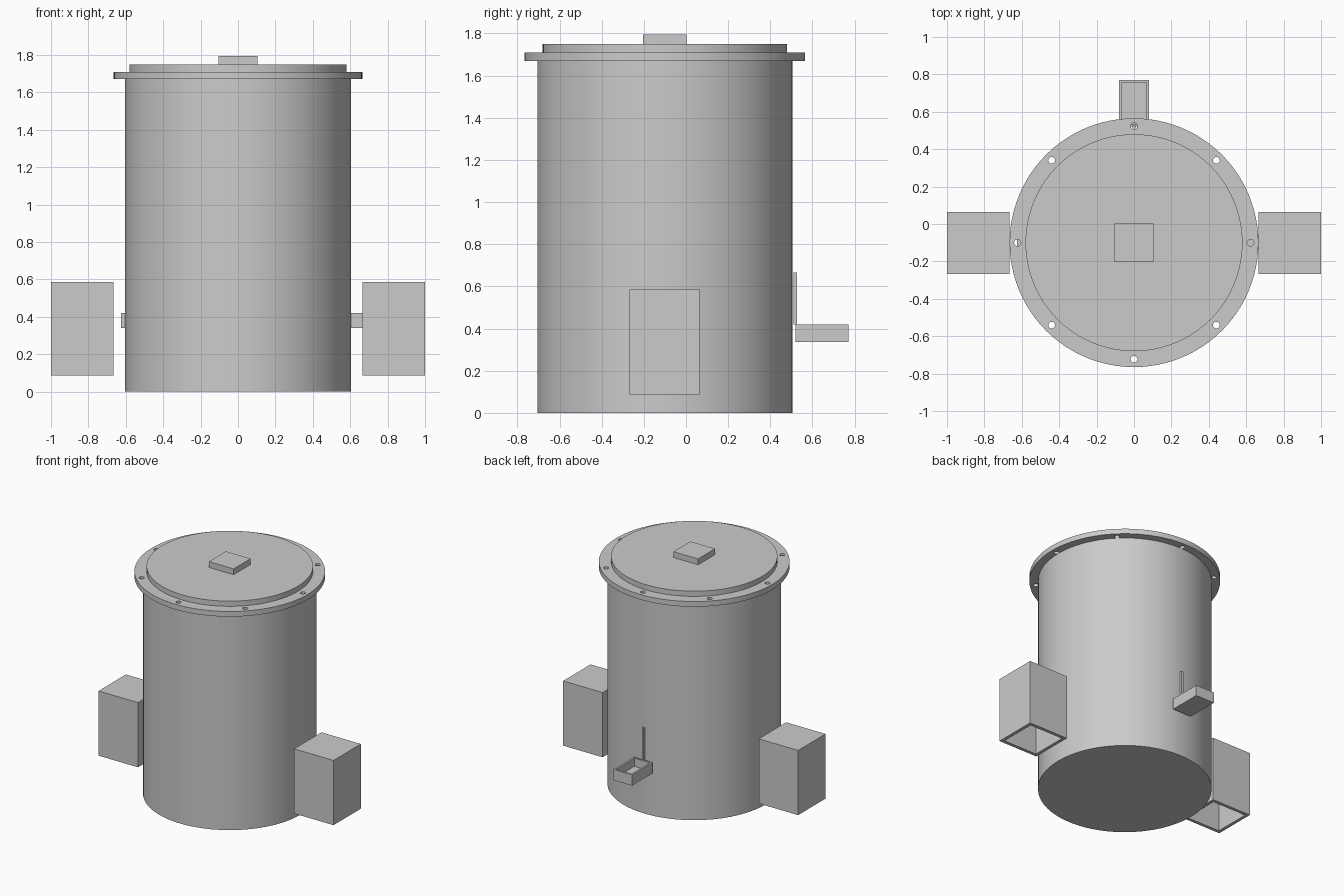
import bpy, bmesh, math
from mathutils import Matrix, Vector

cube = bpy.data.objects.get("Cube")
if cube:
    bpy.data.objects.remove(cube, do_unlink=True)

grey = bpy.data.materials.new("plain grey")
grey.use_nodes = True
grey.diffuse_color = (0.6, 0.6, 0.6, 1)
grey.node_tree.nodes["Principled BSDF"].inputs["Base Color"].default_value = (0.6, 0.6, 0.6, 1)

AXIS_Y = -0.10  # centre line of the drum


def finish(name, bm):
    mesh = bpy.data.meshes.new(name)
    bm.to_mesh(mesh)
    bm.free()
    mesh.materials.append(grey)
    obj = bpy.data.objects.new(name, mesh)
    bpy.context.collection.objects.link(obj)
    return obj


def add_disc(bm, radius, z0, z1, x=0, y=AXIS_Y, sides=96):
    bmesh.ops.create_cone(bm, cap_ends=True, segments=sides, radius1=radius, radius2=radius,
                          depth=z1 - z0, matrix=Matrix.Translation((x, y, (z0 + z1) / 2)))


def disc(name, radius, z0, z1):
    bm = bmesh.new()
    add_disc(bm, radius, z0, z1)
    return finish(name, bm)


def box(name, low, high, open_side=0, wall=0.02):
    """Box between two corners; open_side -1 or 1 hollows it from below or above."""
    low, high = Vector(low), Vector(high)
    bm = bmesh.new()
    bmesh.ops.create_cube(bm, size=1, matrix=Matrix.Translation((low + high) / 2)
                          @ Matrix.Diagonal((*(high - low), 1)))
    if open_side:
        bm.normal_update()
        face = next(f for f in bm.faces if f.normal.z * open_side > 0.9)
        bmesh.ops.inset_individual(bm, faces=[face], thickness=wall)
        # Push the inset face inwards to form the cavity
        walls = bmesh.ops.extrude_discrete_faces(bm, faces=[face])["faces"]
        depth = high.z - low.z - wall
        bmesh.ops.translate(bm, verts=walls[0].verts, vec=(0, 0, -open_side * depth))
        bmesh.ops.recalc_face_normals(bm, faces=bm.faces)
    return finish(name, bm)


def smooth(obj):
    bpy.ops.object.select_all(action='DESELECT')
    obj.select_set(True)
    bpy.context.view_layer.objects.active = obj
    bpy.ops.object.shade_smooth_by_angle(angle=math.radians(30))


# Drum, rim and lid
body = disc("drum_body", 0.605, 0, 1.67)
flange = disc("rim_flange", 0.665, 1.67, 1.71)
lid = disc("lid", 0.58, 1.71, 1.75)

# Ring of bolt holes through the rim
bm = bmesh.new()
for i in range(8):
    a = i * math.pi / 4
    add_disc(bm, 0.018, 1.6, 1.8, 0.623 * math.cos(a), AXIS_Y + 0.623 * math.sin(a), 20)
cutter = finish("bolt_hole_cutter", bm)
cutter.hide_render = True
cut = flange.modifiers.new("bolt_holes", 'BOOLEAN')
cut.operation = 'DIFFERENCE'
cut.solver = 'EXACT'
cut.object = cutter
bpy.context.view_layer.update()
cut_mesh = bpy.data.meshes.new_from_object(
    flange.evaluated_get(bpy.context.evaluated_depsgraph_get()))
flange.modifiers.clear()
flange.data = cut_mesh
bpy.data.objects.remove(cutter, do_unlink=True)

for part in (body, flange, lid):
    smooth(part)

# Lid handle
box("lid_handle", (-0.105, AXIS_Y - 0.103, 1.75), (0.105, AXIS_Y + 0.103, 1.795))

# Side housings, open underneath
for side, x0 in (("left", 0.665), ("right", -1.0)):
    box(side + "_housing", (x0, -0.267, 0.087), (x0 + 0.335, 0.065, 0.585), -1, 0.035)

# Short stubs on the drum wall
box("left_stub", (0.58, AXIS_Y - 0.04, 0.34), (0.665, AXIS_Y + 0.04, 0.42))
box("right_stub", (-0.625, AXIS_Y - 0.04, 0.34), (-0.58, AXIS_Y + 0.04, 0.42))

# Back tray, open on top, with an upright rod
box("back_tray", (-0.08, 0.52, 0.337), (0.08, 0.77, 0.42), 1, 0.02)
box("tray_rod", (-0.008, 0.511, 0.42), (0.008, 0.526, 0.667))
